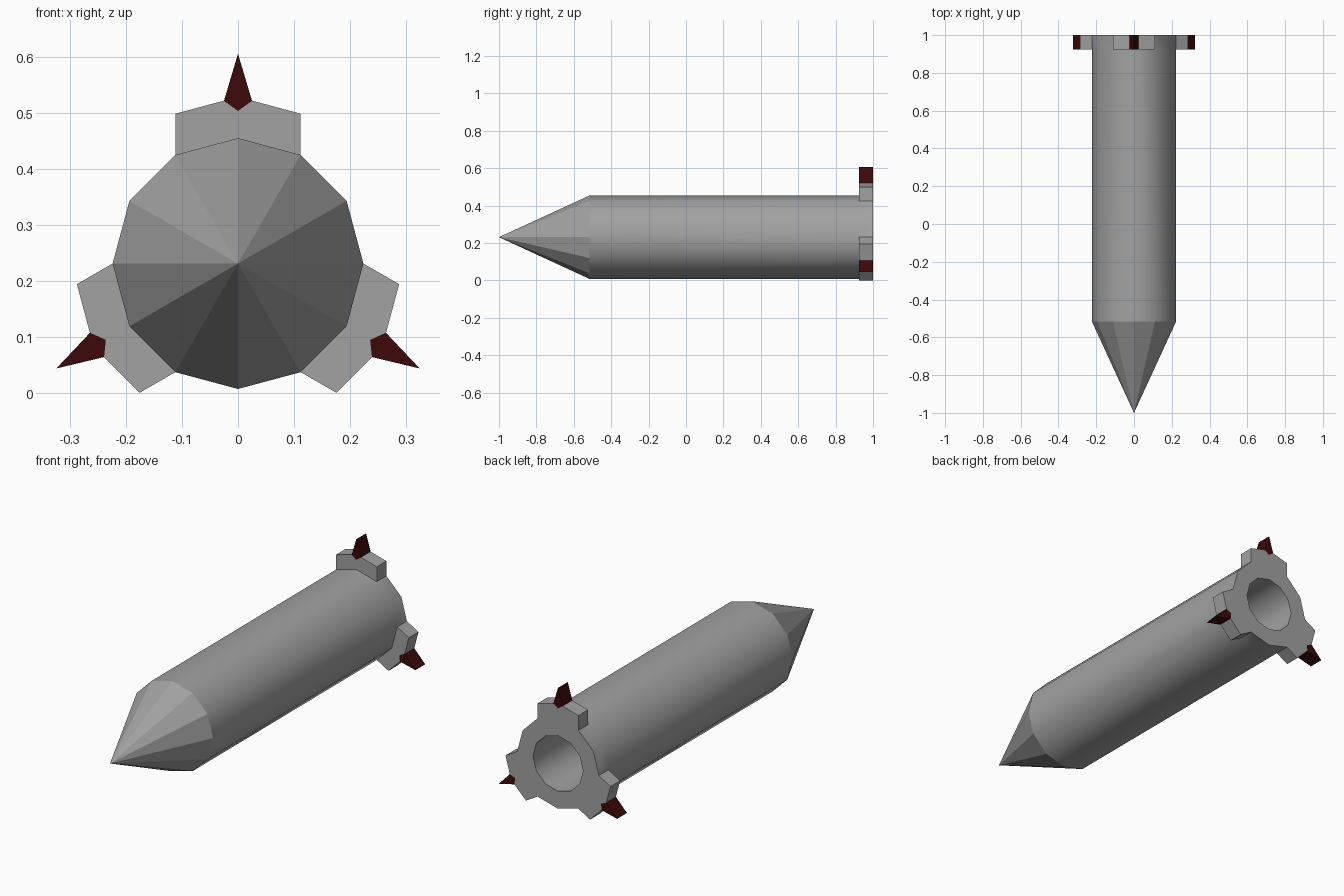
import bpy, bmesh, math
from mathutils import Matrix

if "Cube" in bpy.data.objects:
    bpy.data.objects.remove(bpy.data.objects["Cube"])

SIDES = 12
R = 0.2235          # body radius
CZ = 0.231          # height of the body axis
REAR, COLLAR = 1.0, 0.925
LUGS = (90, 210, 330)


def polar(r, deg, y):
    a = math.radians(deg)
    return (r * math.cos(a), y, CZ + r * math.sin(a))


def material(name, color):
    mat = bpy.data.materials.new(name)
    mat.diffuse_color = (*color, 1)
    mat.use_nodes = True
    mat.node_tree.nodes["Principled BSDF"].inputs["Base Color"].default_value = mat.diffuse_color
    return mat


def finish(bm, name, mat):
    bmesh.ops.recalc_face_normals(bm, faces=bm.faces[:])
    mesh = bpy.data.meshes.new(name)
    bm.to_mesh(mesh)
    bm.free()
    obj = bpy.data.objects.new(name, mesh)
    bpy.context.collection.objects.link(obj)
    mesh.materials.append(mat)
    return obj


grey = material("dark_grey", (0.36, 0.36, 0.36))
red = material("dark_red", (0.046, 0.0025, 0.003))

# Body: pointed nose, long barrel, rear collar and hollow bore
bm = bmesh.new()
profile = [(-0.515, R), (COLLAR, R), (REAR, R), (REAR, 0.137), (0.2, 0.137)]
rings = [[bm.verts.new(polar(r, 360 * i / SIDES, y)) for i in range(SIDES)]
         for y, r in profile]
tip = bm.verts.new((0, -1, CZ))
collar = []
for i in range(SIDES):
    j = (i + 1) % SIDES
    bm.faces.new((tip, rings[0][i], rings[0][j]))
    for k in range(len(rings) - 1):
        f = bm.faces.new((rings[k][i], rings[k + 1][i], rings[k + 1][j], rings[k][j]))
        f.smooth = k != 2
        if k == 1:
            collar.append(f)
bm.faces.new(rings[-1])
bmesh.ops.recalc_face_normals(bm, faces=bm.faces[:])

# Lugs: pairs of collar faces pushed straight out
for deg in LUGS:
    i = deg * SIDES // 360
    pair = [collar[i - 1], collar[i]]
    for f in pair:
        f.smooth = False
    out = bmesh.ops.extrude_face_region(bm, geom=pair)["geom"]
    a = math.radians(deg)
    bmesh.ops.translate(bm, vec=(0.0735 * math.cos(a), 0, 0.0735 * math.sin(a)),
                        verts=[g for g in out if isinstance(g, bmesh.types.BMVert)])
    bmesh.ops.delete(bm, geom=[f for f in pair if f.is_valid], context='FACES_ONLY')
for f in bm.faces:
    # lug side walls stay flat
    if f.calc_center_median().y > COLLAR and max(
            math.hypot(v.co.x, v.co.z - CZ) for v in f.verts) > R + 0.01:
        f.smooth = False
finish(bm, "body", grey)

# Spikes: dark red kite-shaped prisms set into the lugs
kite = [(0, 0.374), (0.025, 0.29), (0, 0.272), (-0.025, 0.29)]
for n, deg in enumerate(LUGS):
    bm = bmesh.new()
    turn = Matrix.Rotation(math.radians(90 - deg), 4, 'Y')
    ends = [[bm.verts.new((x, y, z)) for x, z in kite]
            for y in (COLLAR - 0.001, REAR + 0.0005)]
    bm.faces.new(ends[0])
    bm.faces.new(ends[1])
    for i in range(4):
        j = (i + 1) % 4
        bm.faces.new((ends[0][i], ends[0][j], ends[1][j], ends[1][i]))
    bm.transform(Matrix.Translation((0, 0, CZ)) @ turn)
    finish(bm, f"spike_{n + 1}", red)
